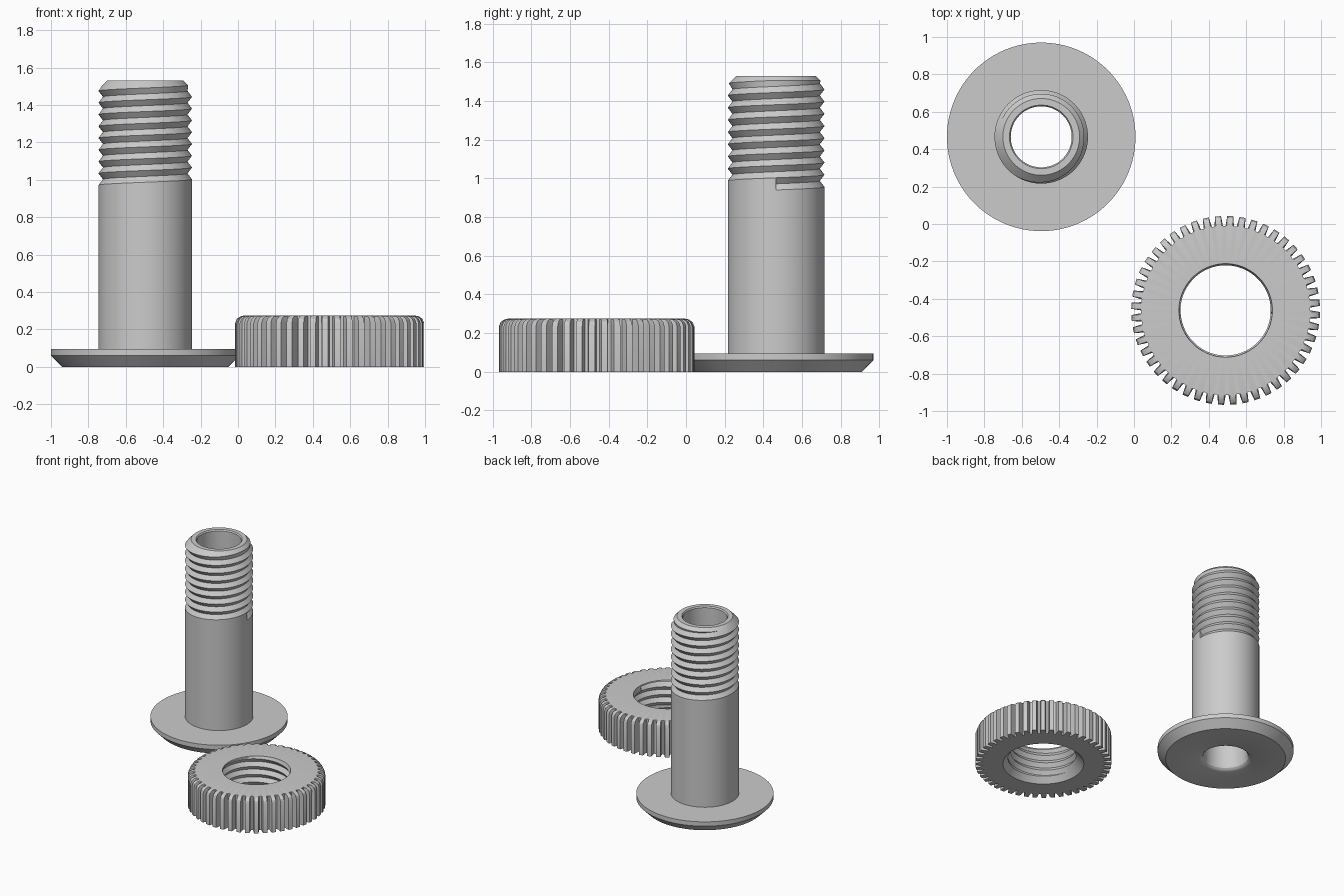
import bpy, bmesh, math

if "Cube" in bpy.data.objects:
    bpy.data.objects.remove(bpy.data.objects["Cube"])

PITCH = 0.063
grey = bpy.data.materials.new("plain grey")
grey.diffuse_color = (0.6, 0.6, 0.6, 1)
grey.use_nodes = True
grey.node_tree.nodes["Principled BSDF"].inputs["Base Color"].default_value = grey.diffuse_color


def vert(bm, r, angle, z):
    return bm.verts.new((r * math.cos(angle), r * math.sin(angle), z))


def ring(bm, n, r, z):
    return [vert(bm, r, math.tau * i / n, z) for i in range(n)]


def bridge(bm, a, b):
    n = len(a)
    for i in range(n):
        j = (i + 1) % n
        bm.faces.new((a[i], a[j], b[j], b[i]))


def chain(bm, rings):
    for a, b in zip(rings, rings[1:]):
        bridge(bm, a, b)


def thread(bm, n, turns, z0, crest, root, limit):
    """Right-handed V thread; limit() trims each (r, z) at the ends."""
    def line(r, lift, count):
        out = []
        for i in range(count):
            rr, z = limit(r, z0 + lift + PITCH * i / n)
            out.append(vert(bm, rr, math.tau * (i % n) / n, z))
        return out
    c = line(crest, 0, (turns + 1) * n + 1)
    v = line(root, PITCH / 2, turns * n + 1)
    for i in range(turns * n):
        bm.faces.new((c[i], c[i + 1], v[i + 1], v[i]))
        bm.faces.new((v[i], v[i + 1], c[i + n + 1], c[i + n]))
    return c, v


def finish(bm, name, x, y):
    bmesh.ops.remove_doubles(bm, verts=bm.verts, dist=1e-5)
    bmesh.ops.recalc_face_normals(bm, faces=bm.faces)
    mesh = bpy.data.meshes.new(name)
    bm.to_mesh(mesh)
    bm.free()
    mesh.materials.append(grey)
    ob = bpy.data.objects.new(name, mesh)
    ob.location = (x, y, 0)
    bpy.context.collection.objects.link(ob)
    bpy.ops.object.select_all(action='DESELECT')
    ob.select_set(True)
    bpy.context.view_layer.objects.active = ob
    bpy.ops.object.shade_smooth_by_angle(angle=math.radians(28))


# Hollow flanged bolt
N = 96
bm = bmesh.new()


def bolt_limit(r, z):
    if z >= 1.505:
        return 0.23, 1.505
    return min(r, 0.205 + 1.53 - z), z


crest, root = thread(bm, N, 9, 0.94, 0.25, 0.226, bolt_limit)
# shank up to the helical thread start, with a small step where it begins
shank = ring(bm, N, 0.25, 0.095)
for i in range(N - 1):
    bm.faces.new((shank[i], shank[i + 1], crest[i + 1], crest[i]))
bm.faces.new((shank[-1], shank[0], crest[0], crest[N], crest[N - 1]))
bm.faces.new((crest[0], root[0], crest[N]))
# flange underside, rounded bore mouth, bore, top rim and chamfer
profile = [(0.504, 0.095), (0.504, 0.06), (0.445, 0), (0.195, 0),
           (0.181, 0.006), (0.169, 0.018), (0.163, 0.04), (0.163, 1.52),
           (0.17, 1.53), (0.205, 1.53), (0.23, 1.505)]
chain(bm, [shank] + [ring(bm, N, r, z) for r, z in profile])
finish(bm, "flanged_bolt", -0.496, 0.466)

# Knurled nut
TEETH = 48
M = TEETH * 4
bm = bmesh.new()
LOW, HIGH = 0.045, 0.265


def nut_limit(r, z):
    if z <= LOW:
        return 0.262, LOW
    if z >= HIGH:
        return 0.248, HIGH
    return r, z


thread(bm, M, 6, LOW - 2 * PITCH, 0.241, 0.264, nut_limit)


def knurl(z, cap):
    tooth = [(0.0, 0.452), (0.25, 0.452), (0.38, 0.505), (0.87, 0.505)]
    return [vert(bm, min(r, cap), math.tau * (t + f) / TEETH, z)
            for t in range(TEETH) for f, r in tooth]


# bottom chamfer, bottom face, knurled wall with rounded top, top face
chain(bm, [ring(bm, M, 0.262, LOW), ring(bm, M, 0.3, 0),
           knurl(0, 0.505), knurl(0.235, 0.505), knurl(0.257, 0.496),
           knurl(0.27, 0.478), knurl(0.275, 0.456),
           ring(bm, M, 0.25, 0.275), ring(bm, M, 0.248, HIGH)])
finish(bm, "knurled_nut", 0.49, -0.462)
